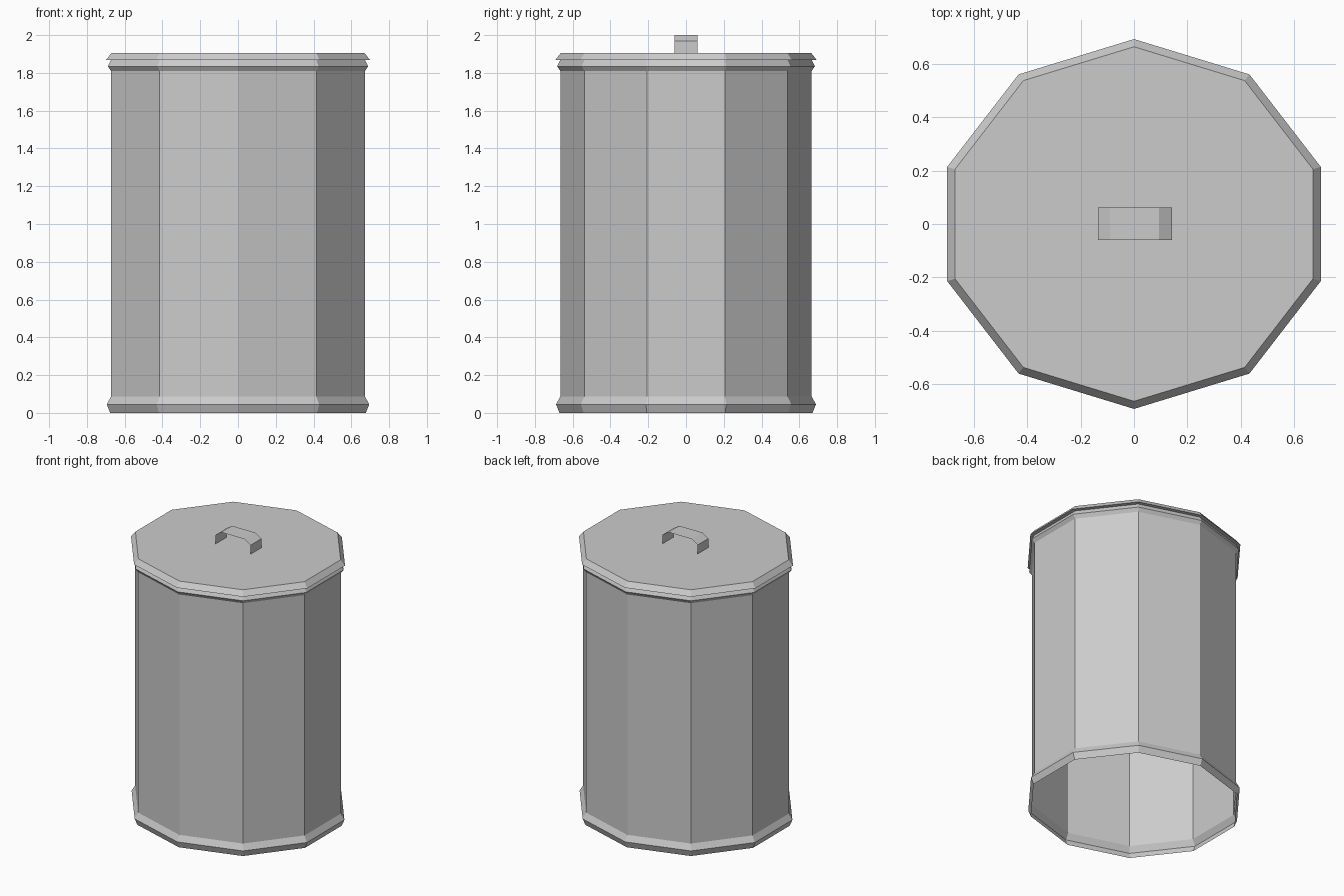
import bpy, bmesh, math

if "Cube" in bpy.data.objects:
    bpy.data.objects.remove(bpy.data.objects["Cube"])

SIDES = 10
DEPTH = 0.99 * math.cos(math.radians(18))  # y radius relative to x radius


def finish(name, bm):
    mesh = bpy.data.meshes.new(name)
    bm.to_mesh(mesh)
    bm.free()
    obj = bpy.data.objects.new(name, mesh)
    bpy.context.collection.objects.link(obj)
    return obj


def decagon_shell(name, profile, cap_top=False):
    """Loft decagons through (half width in x, z), listed bottom to top."""
    bm = bmesh.new()
    rings = []
    for half_width, z in profile:
        r = half_width / math.cos(math.radians(18))
        ring = []
        for i in range(SIDES):
            a = math.radians(90) + i * math.tau / SIDES
            ring.append(bm.verts.new((r * math.cos(a), r * DEPTH * math.sin(a), z)))
        rings.append(ring)
    for low, high in zip(rings, rings[1:]):
        for i in range(SIDES):
            j = (i + 1) % SIDES
            bm.faces.new((low[i], low[j], high[j], high[i]))
    if cap_top:
        bm.faces.new(rings[-1])
    return finish(name, bm)


# Open-bottomed can body with flared base and top bead
decagon_shell("can_body", [
    (0.677, 0.0), (0.695, 0.045), (0.672, 0.087),
    (0.672, 1.81), (0.689, 1.835), (0.672, 1.868)])

# Lid with overhanging bevelled edge
decagon_shell("lid", [(0.672, 1.868), (0.699, 1.868), (0.67, 1.905)], cap_top=True)

# Lid handle: a bent flat strip
path = [(-0.135, 1.905), (-0.135, 1.97), (-0.09, 2.0),
        (0.094, 2.0), (0.142, 1.97), (0.142, 1.905)]
bm = bmesh.new()
pairs = [[bm.verts.new((x, y, z)) for y in (-0.06, 0.062)] for x, z in path]
for a, b in zip(pairs, pairs[1:]):
    bm.faces.new((a[0], b[0], b[1], a[1]))
finish("lid_handle", bm)
